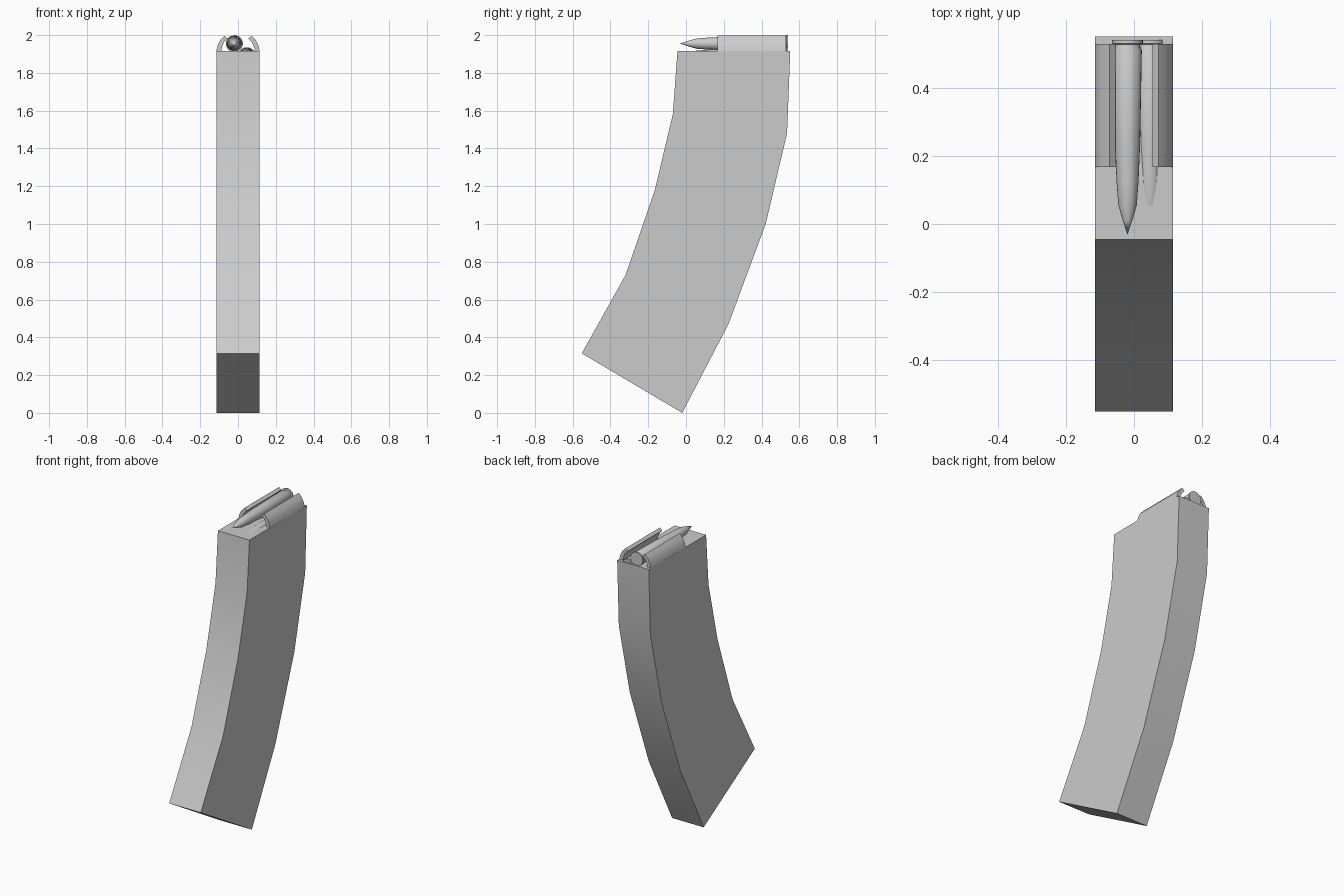
import bpy, bmesh, math

if "Cube" in bpy.data.objects:
    bpy.data.objects.remove(bpy.data.objects["Cube"])

steel = bpy.data.materials.new("light_grey_steel")
steel.diffuse_color = (0.6, 0.6, 0.6, 1)
steel.use_nodes = True
steel.node_tree.nodes["Principled BSDF"].inputs["Base Color"].default_value = steel.diffuse_color


def finish(name, bm, angle=30):
    bmesh.ops.recalc_face_normals(bm, faces=bm.faces)
    me = bpy.data.meshes.new(name)
    bm.to_mesh(me)
    bm.free()
    ob = bpy.data.objects.new(name, me)
    bpy.context.collection.objects.link(ob)
    me.materials.append(steel)
    bpy.ops.object.select_all(action='DESELECT')
    ob.select_set(True)
    bpy.context.view_layer.objects.active = ob
    bpy.ops.object.shade_smooth_by_angle(angle=math.radians(angle))
    return ob


def strip_solid(name, side_a, side_b, place, lo, hi):
    """Solid between two matching edge lines, extruded from lo to hi."""
    bm = bmesh.new()
    rows = []
    for a, b in zip(side_a, side_b):
        rows.append([bm.verts.new(place(p, t))
                     for p, t in ((a, lo), (b, lo), (b, hi), (a, hi))])
    for r, s in zip(rows, rows[1:]):
        for i in range(4):
            j = (i + 1) % 4
            bm.faces.new((r[i], r[j], s[j], s[i]))
    bm.faces.new(rows[0])
    bm.faces.new(rows[-1])
    return finish(name, bm)


# Curved magazine body: front and back edges as (y, z)
front = [(-.552, .315), (-.32, .73), (-.165, 1.18), (-.07, 1.58), (-.045, 1.917)]
back = [(-.02, 0), (.225, .47), (.422, 1.0), (.535, 1.48), (.552, 1.917)]
strip_solid("magazine_body", front, back,
            lambda p, t: (t, p[0], p[1]), -.115, .115)

# Feed lips: curved strips leaning inward, mirrored
outer = [(.115, 1.915), (.108, 1.945), (.094, 1.973), (.072, 1.997)]
inner = [(.089, 1.915), (.085, 1.937), (.074, 1.961), (.055, 1.982)]
for name, s in (("left_feed_lip", -1), ("right_feed_lip", 1)):
    strip_solid(name, outer, inner,
                lambda p, t: (s * p[0], t, p[1]), .168, .53)


# Cartridges: lathed profile (radius, y) around the y axis
profile = [(.045, .541), (.045, .531), (.037, .528), (.037, .521), (.042, .512),
           (.037, .235), (.034, .165), (.032, .12), (.027, .055), (.014, .01)]


def cartridge(name, x, z, n=24):
    bm = bmesh.new()
    rings = [[bm.verts.new((x + r * math.cos(2 * math.pi * i / n), y,
                            z + r * math.sin(2 * math.pi * i / n)))
              for i in range(n)] for r, y in profile]
    tip = bm.verts.new((x, -.032, z))
    bm.faces.new(rings[0])
    for a, b in zip(rings, rings[1:]):
        for i in range(n):
            j = (i + 1) % n
            bm.faces.new((a[i], a[j], b[j], b[i]))
    for i in range(n):
        bm.faces.new((rings[-1][i], rings[-1][(i + 1) % n], tip))
    finish(name, bm)


cartridge("top_cartridge", -.019, 1.955)
cartridge("lower_cartridge", .047, 1.891)
